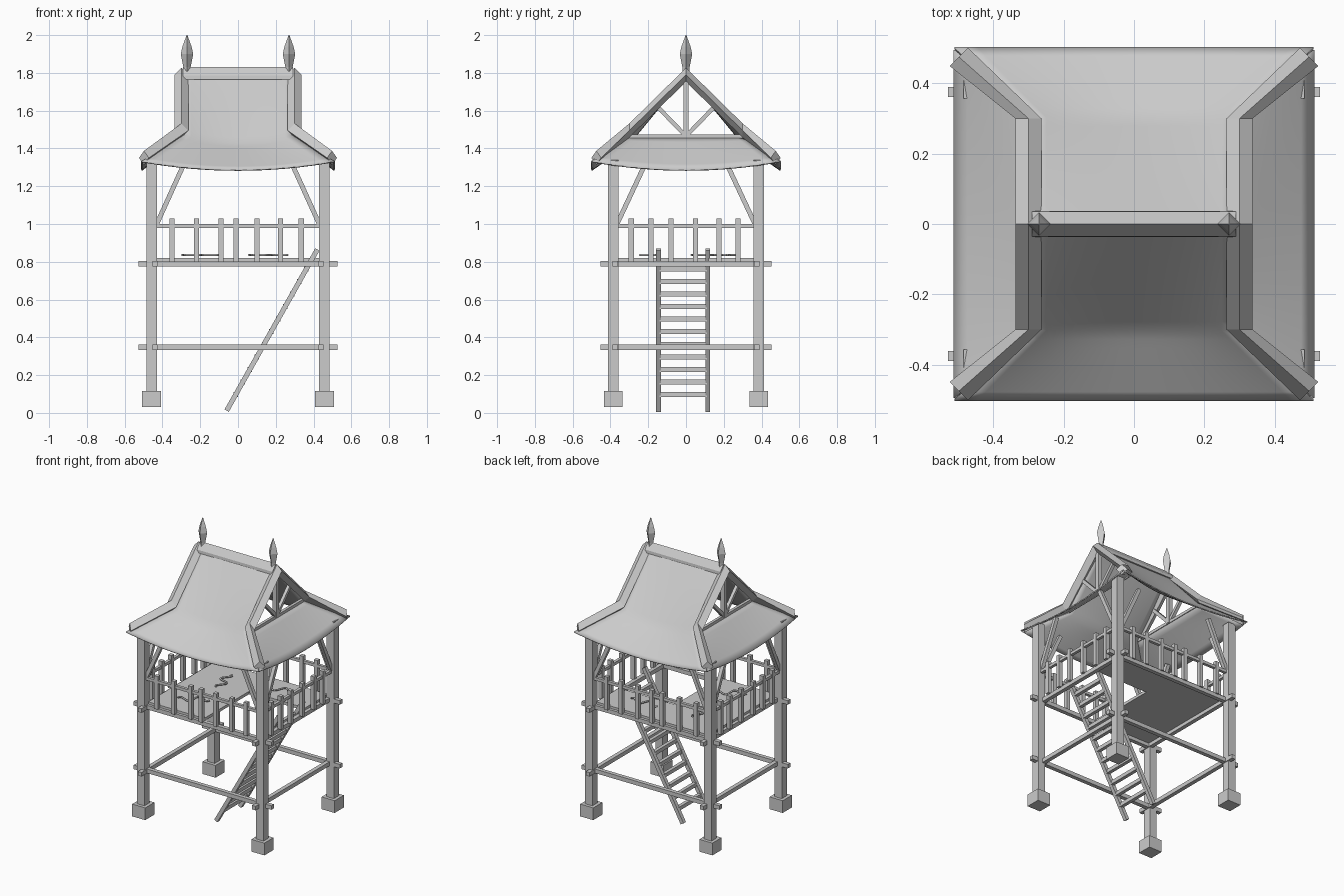
import bpy, bmesh, math
from mathutils import Vector

cube = bpy.data.objects.get("Cube")
if cube:
    bpy.data.objects.remove(cube, do_unlink=True)

GREY = (0.6, 0.6, 0.6, 1)
mat = bpy.data.materials.new("plain grey")
mat.use_nodes = True
mat.diffuse_color = GREY
mat.node_tree.nodes["Principled BSDF"].inputs["Base Color"].default_value = GREY


def finish(name, bm, smooth=False):
    bmesh.ops.recalc_face_normals(bm, faces=bm.faces)
    me = bpy.data.meshes.new(name)
    bm.to_mesh(me)
    bm.free()
    me.materials.append(mat)
    for p in me.polygons:
        p.use_smooth = smooth
    ob = bpy.data.objects.new(name, me)
    bpy.context.collection.objects.link(ob)
    return ob


def box(name, lo, hi):
    bm = bmesh.new()
    bmesh.ops.create_cube(bm, size=1)
    for v in bm.verts:
        v.co = [l + (c + 0.5) * (h - l) for c, l, h in zip(v.co, lo, hi)]
    return finish(name, bm)


def beam(name, a, b, w, h=None):
    """Rectangular timber from a to b."""
    a, b = Vector(a), Vector(b)
    bm = bmesh.new()
    bmesh.ops.create_cube(bm, size=1)
    d = b - a
    side = d.cross(Vector((0, 0, 1)))
    side = side.normalized() if side.length > 1e-5 else Vector((1, 0, 0))
    up = side.cross(d).normalized()
    for v in bm.verts:
        c = v.co.copy()
        v.co = (a + b) / 2 + side * c.x * w + d * c.y + up * c.z * (h or w)
    return finish(name, bm)


def loft(name, rings):
    """Closed solid through matching rings of points."""
    bm = bmesh.new()
    rs = [[bm.verts.new(p) for p in r] for r in rings]
    n = len(rs[0])
    for r, s in zip(rs, rs[1:]):
        for i in range(n):
            bm.faces.new((r[i], r[(i + 1) % n], s[(i + 1) % n], s[i]))
    bm.faces.new(rs[0])
    bm.faces.new(rs[-1])
    return finish(name, bm)


def sheet(name, point, nu, nv):
    """Smooth thin surface from a function of u in -1..1 and v in 0..1."""
    bm = bmesh.new()
    g = [[bm.verts.new(point(2 * i / nu - 1, j / nv)) for i in range(nu + 1)]
         for j in range(nv + 1)]
    for j in range(nv):
        for i in range(nu):
            bm.faces.new((g[j][i], g[j][i + 1], g[j + 1][i + 1], g[j + 1][i]))
    ob = finish(name, bm, True)
    sol = ob.modifiers.new("thickness", "SOLIDIFY")
    sol.thickness = 0.008
    sol.offset = 0
    return ob


PX, PY = 0.457, 0.385
SIGNS = [(sx, sy) for sx in (-1, 1) for sy in (-1, 1)]

# Posts, footings and diagonal braces
for sx, sy in SIGNS:
    x, y = sx * PX, sy * PY
    box("post", (x - 0.028, y - 0.028, 0.1), (x + 0.028, y + 0.028, 1.34))
    box("footing", (x - 0.05, y - 0.05, 0.03), (x + 0.05, y + 0.05, 0.115))
    beam("brace", (sx * 0.43, y, 1.0), (sx * 0.285, y, 1.32), 0.025)
    beam("brace", (x, sy * 0.365, 1.0), (x, sy * 0.215, 1.32), 0.025)

# Horizontal tie beams, two levels
for z in (0.348, 0.79):
    for s in (-1, 1):
        beam("long_tie", (-0.528, s * 0.375, z), (0.528, s * 0.375, z), 0.028)
        beam("cross_tie", (s * 0.438, -0.452, z), (s * 0.438, 0.452, z), 0.028)

# Deck with a stair opening in one corner
box("deck", (-0.43, -0.37, 0.8), (0, 0.37, 0.82))
box("deck_strip", (0, 0.12, 0.8), (0.43, 0.37, 0.82))

# Railings
for s in (-1, 1):
    beam("long_rail", (-0.44, s * PY, 0.99), (0.44, s * PY, 0.99), 0.02)
    beam("side_rail", (s * PX, -0.37, 0.99), (s * PX, 0.37, 0.99), 0.02)
    for x in (-0.35, -0.22, -0.09, -0.01, 0.1, 0.225, 0.335):
        beam("baluster", (x, s * PY, 0.8), (x, s * PY, 1.03), 0.027)
    for y in (-0.29, -0.185, -0.08, 0.05, 0.175, 0.275):
        beam("side_baluster", (s * PX, y, 0.8), (s * PX, y, 1.03), 0.027)

# Ladder
foot, head = Vector((-0.06, 0, 0.012)), Vector((0.42, 0, 0.865))
for y in (-0.145, 0.115):
    off = Vector((0, y, 0))
    beam("ladder_rail", foot + off, head + off, 0.026, 0.026)
for i in range(11):
    p = foot.lerp(head, 0.1 + i * 0.078)
    box("rung", (p.x - 0.012, -0.14, p.z - 0.013), (p.x + 0.012, 0.11, p.z + 0.013))

# Loose ropes lying on the deck
for cx, cy, turn in ((-0.2, 0.13, 1.9), (0.16, 0.23, 0.2), (-0.2, -0.2, 0.6)):
    cu = bpy.data.curves.new("rope", "CURVE")
    cu.dimensions = "3D"
    cu.bevel_depth = 0.006
    cu.bevel_resolution = 1
    sp = cu.splines.new("POLY")
    sp.points.add(24)
    for i, pt in enumerate(sp.points):
        t = i / 24 - 0.5
        a, b = 0.2 * t, 0.03 * math.sin(t * 11)
        pt.co = (cx + a * math.cos(turn) - b * math.sin(turn),
                 cy + a * math.sin(turn) + b * math.cos(turn), 0.836, 1)
    cu.materials.append(mat)
    bpy.context.collection.objects.link(bpy.data.objects.new("rope", cu))


# Roof: two main slopes that flare out, and a skirt under each gable
def slope(s):
    def point(u, v):
        y = 0.5 * v
        k = max(0, (y - 0.3) / 0.2)
        half = 0.285 + 0.225 * k
        z = 1.79 - 1.07 * y if k == 0 else 1.469 - 0.139 * k
        sag = 0.045 * (1 - u * u) * min(1, v * 1.6)
        return (-s * u * half, s * y, z - sag)
    return point


def skirt(s):
    def point(u, v):
        z = 1.46 - 0.13 * v - 0.045 * (1 - u * u) * v
        return (s * (0.285 + 0.225 * v), s * u * (0.3 + 0.195 * v), z)
    return point


for s in (-1, 1):
    sheet("roof_slope", slope(s), 16, 20)
    sheet("gable_skirt", skirt(s), 16, 6)

# Diamond-section barge boards running on down the hips
for sx, sy in SIGNS:
    rings = []
    for (x, y, z), (ox, oy) in (((0.3, 0, 1.79), (0.037, 0)),
                                ((0.3, 0.3, 1.495), (0.037, 0)),
                                ((0.498, 0.475, 1.35), (0.026, -0.026))):
        ring = [(x, y, z + 0.037), (x + ox, y + oy, z), (x, y, z - 0.037), (x - ox, y - oy, z)]
        rings.append([(sx * a, sy * b, c) for a, b, c in ring])
    loft("barge_board", rings)

# Ridge cap
loft("ridge_cap", [[(x, -0.037, 1.765), (x, -0.035, 1.785), (x, 0, 1.83),
                    (x, 0.035, 1.785), (x, 0.037, 1.765)] for x in (-0.29, 0.29)])

for s in (-1, 1):
    # Open gable truss
    x = s * 0.29
    beam("gable_chord", (x, -0.3, 1.465), (x, 0.3, 1.465), 0.02)
    beam("king_post", (x, 0, 1.46), (x, 0, 1.78), 0.028)
    for t in (-1, 1):
        beam("gable_strut", (x, 0, 1.465), (x, t * 0.15, 1.62), 0.022)
    # Four-sided finial
    loft("finial", [[(s * 0.27 + r, 0, z), (s * 0.27, r, z), (s * 0.27 - r, 0, z), (s * 0.27, -r, z)]
                    for r, z in ((0.02, 1.79), (0.019, 1.83), (0.033, 1.9), (0.024, 1.94), (0.002, 2.0))])
